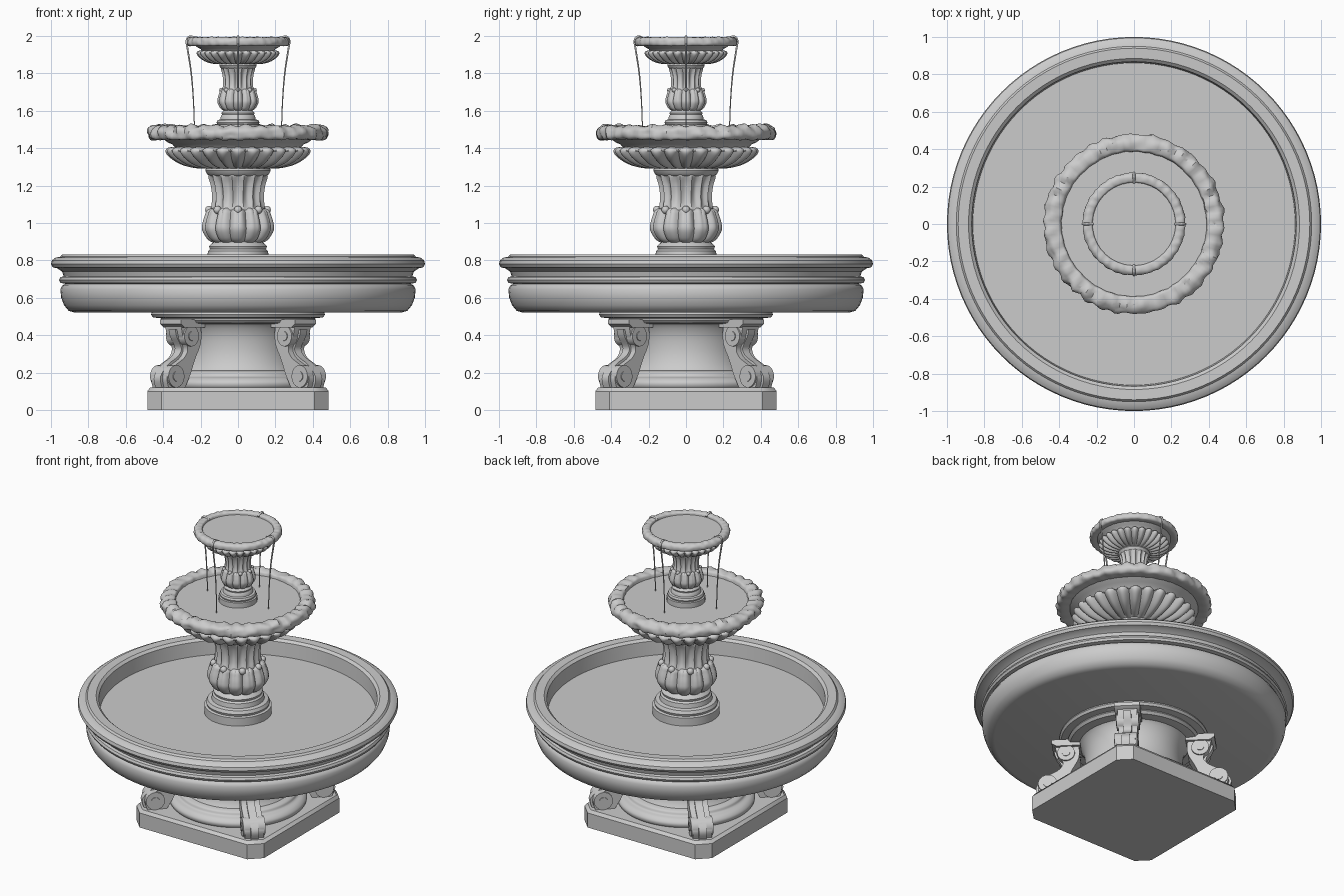
import bpy
import bmesh
from math import sin, cos, pi, radians
from mathutils import Vector, Matrix, noise

cube = bpy.data.objects.get("Cube")
if cube:
    bpy.data.objects.remove(cube, do_unlink=True)

stone = bpy.data.materials.new("grey_stone")
stone.use_nodes = True
GREY = (0.6, 0.6, 0.6, 1)
stone.diffuse_color = GREY
stone.node_tree.nodes["Principled BSDF"].inputs["Base Color"].default_value = GREY
parts = []


def finish(name, bm, matrix=None):
    """Turn a bmesh into a named stone object."""
    bmesh.ops.recalc_face_normals(bm, faces=bm.faces)
    if matrix:
        bm.transform(matrix)
    mesh = bpy.data.meshes.new(name)
    bm.to_mesh(mesh)
    bm.free()
    mesh.materials.append(stone)
    obj = bpy.data.objects.new(name, mesh)
    bpy.context.collection.objects.link(obj)
    parts.append(obj)
    return obj


def spline(points, steps):
    """Smooth curve through the points."""
    pts = [Vector(p) for p in points]
    if steps == 1:
        return pts
    out = []
    for i in range(len(pts) - 1):
        a, b, c, d = pts[max(i - 1, 0)], pts[i], pts[i + 1], pts[min(i + 2, len(pts) - 1)]
        for k in range(steps):
            t = k / steps
            out.append(b + (c - a) * t / 2 + (a - 2.5 * b + 2 * c - d / 2) * t * t
                       + (1.5 * (b - c) + (d - a) / 2) * t ** 3)
    return out + [pts[-1]]


def lathe(name, profile, steps=1, segments=72, relief=None):
    """Spin a (radius, height) profile; relief pushes the surface along its normal."""
    pts = spline(profile, steps)
    bm = bmesh.new()
    rings = []
    for i, p in enumerate(pts):
        along = (pts[min(i + 1, len(pts) - 1)] - pts[max(i - 1, 0)]).normalized()
        t = i / (len(pts) - 1)
        ring = []
        for s in range(segments):
            a = 2 * pi * s / segments
            push = relief(a, t) if relief else 0
            r, z = p.x + along.y * push, p.y - along.x * push
            ring.append(bm.verts.new((r * cos(a), r * sin(a), z)))
        rings.append(ring)
    for low, high in zip(rings, rings[1:]):
        for s in range(segments):
            n = (s + 1) % segments
            bm.faces.new((low[s], low[n], high[n], high[s]))
    bm.faces.new(rings[0])
    bm.faces.new(rings[-1])
    return finish(name, bm)


def lobes(count, depth):
    """Rounded lobes (positive depth) or hollow flutes (negative depth)."""
    return lambda a, t: depth * (abs(cos(count * a / 2)) - 1) * sin(pi * t) ** 0.6


def leaves(count, depth):
    """Overlapping pointed leaves, alternate ones shifted towards the top."""
    return lambda a, t: depth * (abs(cos(count * a / 2)) ** (0.5 + t)
                                 + 0.5 * abs(sin(count * a)) * t - 1) * sin(pi * t) ** 0.5


def rough(depth):
    """Irregular carved foliage."""
    return lambda a, t: depth * sin(pi * t) * (
        noise.noise(Vector((cos(a) * 9, sin(a) * 9, t * 5))) + 0.4 * sin(36 * a + 7 * t))


def slab(name, outline, depth, matrix=None):
    """Extrude an (x, z) outline evenly about y = 0."""
    bm = bmesh.new()
    face = bm.faces.new([bm.verts.new((p[0], -depth / 2, p[1])) for p in outline])
    new = bmesh.ops.extrude_face_region(bm, geom=[face])["geom"]
    moved = [v for v in new if isinstance(v, bmesh.types.BMVert)]
    bmesh.ops.translate(bm, verts=moved, vec=(0, depth, 0))
    return finish(name, bm, matrix)


def disc(x, z, radius, sides=24):
    return [(x + radius * cos(2 * pi * i / sides), z + radius * sin(2 * pi * i / sides))
            for i in range(sides)]


# Square plinth with clipped corners and a bevelled top edge
bm = bmesh.new()
E, C = 0.485, 0.41
corners = [(E, -C), (E, C), (C, E), (-C, E), (-E, C), (-E, -C), (-C, -E), (C, -E)]
layers = [[bm.verts.new((x * k, y * k, z)) for x, y in corners]
          for k, z in ((1, 0), (1, 0.1), (0.97, 0.12))]
for low, high in zip(layers, layers[1:]):
    for i in range(8):
        j = (i + 1) % 8
        bm.faces.new((low[i], low[j], high[j], high[i]))
bm.faces.new(layers[0])
bm.faces.new(layers[-1])
finish("plinth", bm)

# Waisted pedestal with mouldings
lathe("pedestal_foot", [(0.42, 0.115), (0.43, 0.13), (0.43, 0.15), (0.41, 0.17),
                        (0.38, 0.18), (0.37, 0.2), (0.34, 0.21)], 3)
lathe("pedestal_waist", [(0.35, 0.19), (0.32, 0.24), (0.305, 0.31), (0.31, 0.39),
                         (0.335, 0.45), (0.37, 0.48)], 4)
lathe("pedestal_cap", [(0.36, 0.46), (0.4, 0.465), (0.415, 0.48), (0.41, 0.49), (0.455, 0.495),
                       (0.465, 0.51), (0.46, 0.525)])

# Four scrolled brackets on the diagonals
front = spline([(0.49, 0.45), (0.475, 0.39), (0.44, 0.33), (0.465, 0.28), (0.54, 0.235),
                (0.595, 0.18), (0.585, 0.12)], 5)
back = spline([(0.46, 0.12), (0.42, 0.19), (0.385, 0.27), (0.34, 0.36), (0.34, 0.45)], 4)
strap = spline([(0.5, 0.43), (0.487, 0.39), (0.453, 0.33), (0.478, 0.287), (0.55, 0.245),
                (0.61, 0.18), (0.6, 0.12)], 5)
for i in range(4):
    turn = Matrix.Rotation(radians(45 + 90 * i), 4, "Z")
    slab("bracket_body", front + back, 0.12, turn)
    slab("bracket_strap", strap + [(0.5, 0.12), (0.4, 0.32), (0.4, 0.43)], 0.05, turn)
    slab("bracket_cap", [(0.33, 0.44), (0.48, 0.44), (0.51, 0.46), (0.51, 0.485), (0.33, 0.485)],
         0.16, turn)
    for x, z, size in ((0.42, 0.395, 0.055), (0.535, 0.18, 0.06)):
        for scale, width in ((1, 0.14), (0.72, 0.128), (0.45, 0.15)):
            if scale == 0.72:
                continue
            slab("bracket_scroll", disc(x, z, size * scale), width, turn)

# Large lower basin
lathe("lower_basin", [(0.87, 0.52), (0.905, 0.53), (0.93, 0.56), (0.945, 0.6), (0.95, 0.645),
                      (0.94, 0.665), (0.925, 0.675), (0.95, 0.68), (0.957, 0.695), (0.95, 0.71),
                      (0.932, 0.715), (0.94, 0.74), (0.965, 0.757), (0.99, 0.763), (1, 0.78),
                      (0.995, 0.8), (0.975, 0.815), (0.95, 0.82), (0.94, 0.832), (0.885, 0.83),
                      (0.868, 0.815), (0.86, 0.7)], 1, 96)
lathe("lower_water", [(0.862, 0.71), (0.862, 0.72)], 1, 96)


def tier(prefix, wide, tall, base, carving):
    """Baluster column carrying a lobed bowl, sized from one shared design."""
    def fit(points):
        return [(r * wide, base + z * tall) for r, z in points]

    lathe(prefix + "_foot", fit([(0.21, -0.02), (0.21, 0.045), (0.195, 0.05), (0.2, 0.065),
                                 (0.19, 0.085), (0.165, 0.09), (0.16, 0.12), (0.15, 0.13),
                                 (0.155, 0.145), (0.14, 0.16), (0.12, 0.175)]))
    lathe(prefix + "_vase", fit([(0.12, 0.16), (0.16, 0.18), (0.19, 0.23), (0.188, 0.27),
                                 (0.175, 0.31), (0.16, 0.34), (0.12, 0.355)]),
          4, 144, leaves(12, 0.022 * wide))
    lathe(prefix + "_neck", fit([(0.145, 0.34), (0.13, 0.38), (0.125, 0.43), (0.133, 0.48),
                                 (0.15, 0.52), (0.155, 0.53)]), 4, 128, lobes(16, -0.018 * wide))
    lathe(prefix + "_collar", fit([(0.15, 0.52), (0.165, 0.53), (0.175, 0.55), (0.17, 0.565),
                                   (0.19, 0.575)]))
    lathe(prefix + "_lobed_bowl", fit([(0.17, 0.56), (0.24, 0.565), (0.31, 0.585), (0.365, 0.62),
                                       (0.387, 0.65), (0.375, 0.672), (0.33, 0.677)]),
          4, 224, lobes(28, 0.03 * wide))
    lathe(prefix + "_bowl_throat", fit([(0.33, 0.665), (0.35, 0.69), (0.375, 0.7), (0.4, 0.72),
                                        (0.42, 0.73)]))
    lathe(prefix + "_bowl_rim", fit([(0.39, 0.722), (0.45, 0.715), (0.474, 0.725), (0.48, 0.75),
                                     (0.472, 0.775), (0.445, 0.79), (0.405, 0.787),
                                     (0.39, 0.775), (0.385, 0.735)]), 3, 144, rough(carving))
    lathe(prefix + "_water", fit([(0.392, 0.75), (0.392, 0.76)]))
    # Beads round the vase shoulder
    for i in range(8):
        a = pi * i / 4
        bm = bmesh.new()
        bmesh.ops.create_uvsphere(bm, u_segments=10, v_segments=6, radius=0.022 * wide)
        spot = (0.155 * wide * cos(a), 0.155 * wide * sin(a), base + 0.34 * tall)
        finish(prefix + "_bead", bm, Matrix.Translation(spot))


tier("middle", 1, 1, 0.73, 0.014)
tier("upper", 0.572, 0.628, 1.497, 0.004)

# Four thin falling streams from the top rim
for i in range(4):
    curve = bpy.data.curves.new("water_stream", "CURVE")
    curve.dimensions = "3D"
    curve.bevel_depth = 0.005
    curve.bevel_resolution = 1
    curve.use_fill_caps = True
    path = spline([(0.22, 1.98), (0.255, 1.997), (0.275, 1.975), (0.268, 1.92), (0.25, 1.8),
                   (0.238, 1.65), (0.232, 1.48)], 4)
    line = curve.splines.new("POLY")
    line.points.add(len(path) - 1)
    a = pi * i / 2
    for k, (point, p) in enumerate(zip(line.points, path)):
        point.co = (p.x * cos(a), p.x * sin(a), p.y, 1)
        point.radius = 1.6 - 1.1 * k / len(path)
    curve.materials.append(stone)
    bpy.context.collection.objects.link(bpy.data.objects.new("water_stream", curve))

# Smooth shading with crisp mouldings
bpy.ops.object.select_all(action="DESELECT")
for obj in parts:
    obj.select_set(True)
bpy.context.view_layer.objects.active = parts[0]
bpy.ops.object.shade_smooth_by_angle(angle=radians(35))
